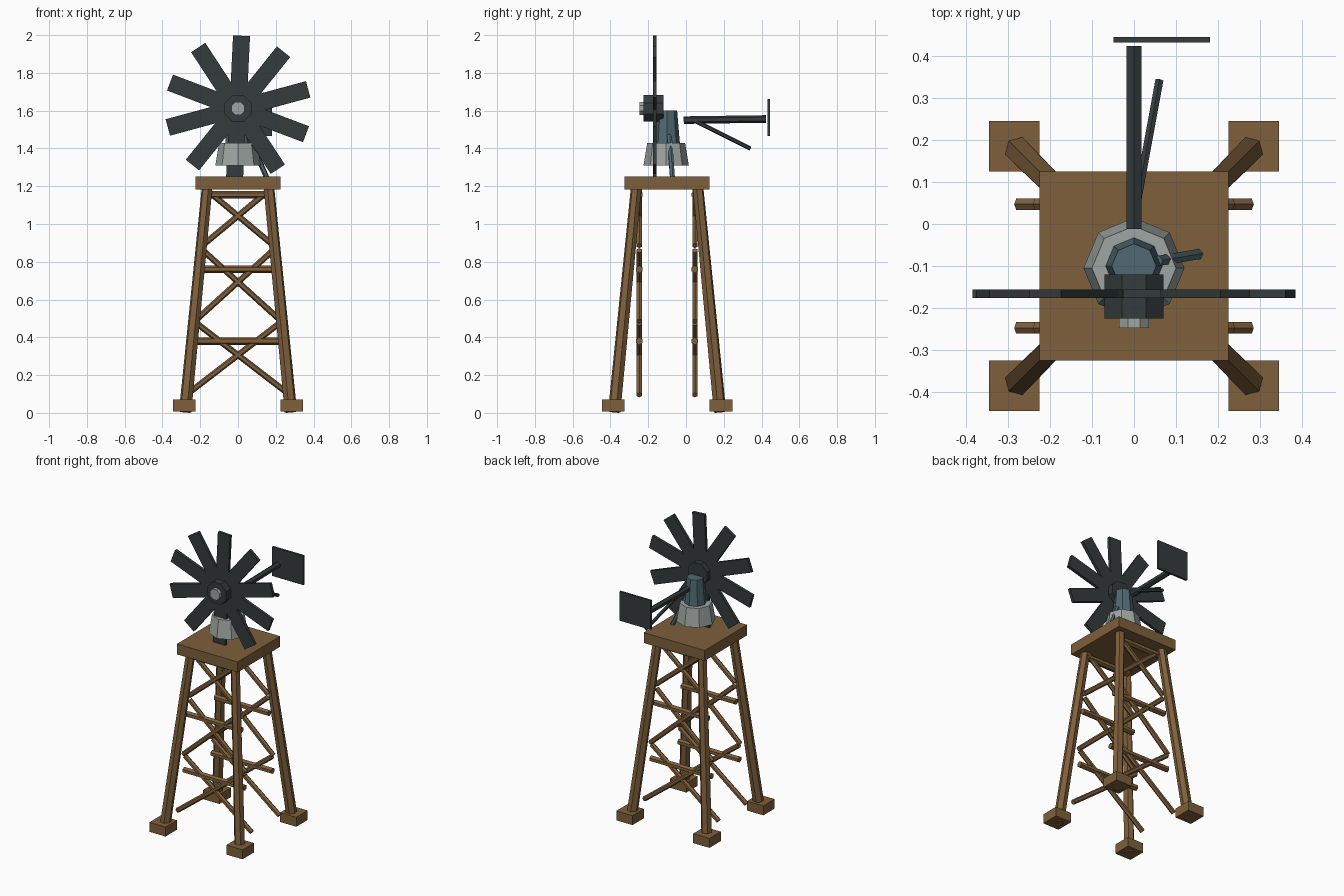
import bpy, bmesh, math
from mathutils import Vector, Matrix

if "Cube" in bpy.data.objects:
    bpy.data.objects.remove(bpy.data.objects["Cube"])

def mat(name, c):
    m = bpy.data.materials.new(name)
    m.diffuse_color = (*c, 1)
    m.use_nodes = True
    m.node_tree.nodes["Principled BSDF"].inputs["Base Color"].default_value = m.diffuse_color
    return m

WOOD = mat("wood", (0.21, 0.115, 0.045))
DARK = mat("dark_iron", (0.035, 0.043, 0.043))
PALE = mat("pale_metal", (0.34, 0.38, 0.36))
BLUE = mat("blue_metal", (0.08, 0.14, 0.165))

def finish(name, bm, m):
    me = bpy.data.meshes.new(name)
    bmesh.ops.recalc_face_normals(bm, faces=bm.faces)
    bm.to_mesh(me)
    bm.free()
    me.materials.append(m)
    ob = bpy.data.objects.new(name, me)
    bpy.context.collection.objects.link(ob)
    return ob

def box(name, center, size, m):
    bm = bmesh.new()
    bmesh.ops.create_cube(bm, size=1, matrix=Matrix.Translation(center) @ Matrix.Diagonal((*size, 1)))
    return finish(name, bm, m)

def rod(name, a, b, r1, m, r2=None, n=6, turn=0):
    """Straight n-sided bar or cone from a to b."""
    a, b = Vector(a), Vector(b)
    d = b - a
    bm = bmesh.new()
    bmesh.ops.create_cone(
        bm, cap_ends=True, segments=n, radius1=r1, radius2=r1 if r2 is None else r2, depth=d.length,
        matrix=Matrix.Translation((a + b) / 2) @ d.to_track_quat('Z', 'Y').to_matrix().to_4x4()
        @ Matrix.Rotation(turn, 4, 'Z'))
    return finish(name, bm, m)

CY = -0.1          # tower axis in y
HUB_Z = 1.612

# Platform
box("platform", (0, CY, 1.217), (0.45, 0.45, 0.07), WOOD)

# Legs and feet
for sy, side in ((-1, "front"), (1, "back")):
    for sx, lr in ((-1, "left"), (1, "right")):
        box(f"{side}_{lr}_foot", (sx * 0.285, CY + sy * 0.285, 0.04), (0.12, 0.12, 0.063), WOOD)
        rod(f"{side}_{lr}_leg", (sx * 0.28, CY + sy * 0.28, 0.005),
            (sx * 0.163, CY + sy * 0.163, 1.2), 0.034, WOOD, 0.029)

# Cross braces and rails in the front and back planes
for sy, side in ((-1, "front"), (1, "back")):
    y = CY + sy * 0.147
    for i, (z, x) in enumerate(((0.38, 0.225), (0.76, 0.2), (1.155, 0.16))):
        rod(f"{side}_rail_{i}", (-x, y, z), (x, y, z), 0.02, WOOD)
    for i, (x0, z0, x1, z1) in enumerate(((0.275, 0.095, 0.22, 0.475),
                                          (0.23, 0.485, 0.185, 0.86),
                                          (0.19, 0.885, 0.165, 1.18))):
        for s in (-1, 1):
            rod(f"{side}_brace_{i}_{'l' if s < 0 else 'r'}", (s * x0, y, z0), (-s * x1, y, z1), 0.016, WOOD)

# Head: skirt, turret and pump rod
rod("skirt", (0, CY - 0.005, 1.31), (0, CY - 0.005, 1.43), 0.12, PALE, 0.1, n=8)
rod("turret", (0, CY, 1.34), (0, CY, 1.6), 0.075, BLUE, 0.053, n=8)
rod("pump_rod", (0.055, -0.088, 1.47), (0.152, -0.072, 1.245), 0.014, BLUE)

# Hub and nose
t = math.pi / 8
rod("hub", (0, -0.12, HUB_Z), (0, -0.225, HUB_Z), 0.076, DARK, n=8, turn=t)
rod("hub_nose", (0, -0.215, HUB_Z), (0, -0.247, HUB_Z), 0.038, PALE, n=8, turn=t)

# Ten flat blades
for i in range(10):
    blade = box(f"blade_{i}", (0.2125, 0, 0), (0.345, 0.02, 0.09), DARK)
    blade.matrix_world = (Matrix.Translation((0, -0.166, HUB_Z))
                          @ Matrix.Rotation(-math.radians(87.2 + 36 * i), 4, 'Y'))

# Tail boom, strut and vane
rod("tail_boom", (0, -0.012, 1.55), (0, 0.423, 1.556), 0.02, DARK)
rod("tail_strut", (0.003, 0.03, 1.555), (0.06, 0.34, 1.4), 0.011, DARK)
box("tail_vane", (0.066, 0.438, 1.563), (0.23, 0.014, 0.195), DARK)
